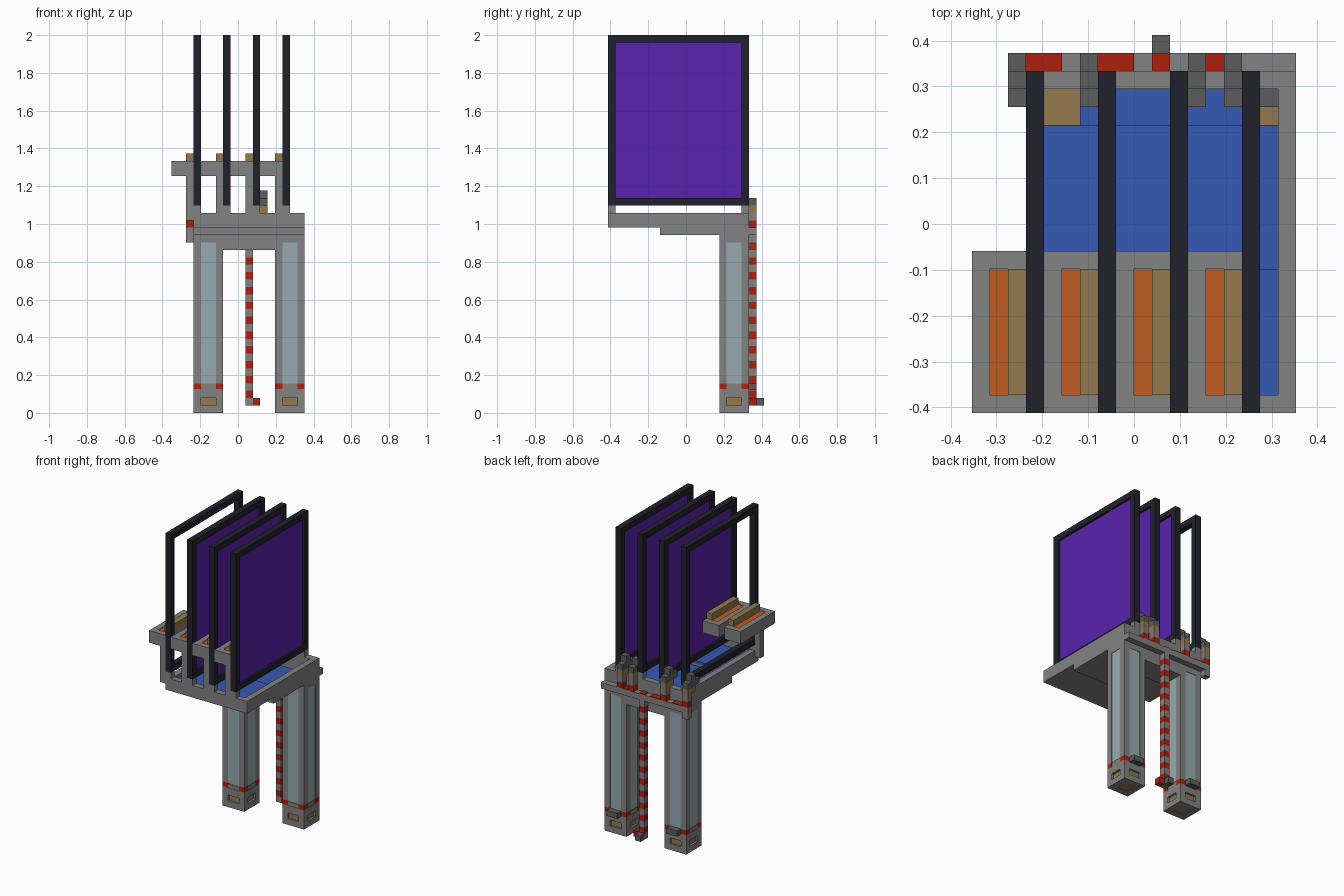
import bpy, bmesh

if "Cube" in bpy.data.objects:
    bpy.data.objects.remove(bpy.data.objects["Cube"])

U = 2 / 51          # one block
Y0 = -10.5          # block row 0 sits at the front


def lin(c):
    return c / 12.92 if c <= 0.04045 else ((c + 0.055) / 1.055) ** 2.4


def material(name, hexa):
    m = bpy.data.materials.new(name)
    rgb = [lin(int(hexa[i:i + 2], 16) / 255) for i in (0, 2, 4)]
    m.diffuse_color = (*rgb, 1)
    m.use_nodes = True
    m.node_tree.nodes["Principled BSDF"].inputs["Base Color"].default_value = m.diffuse_color
    return m


STONE = material("stone grey", "828282")
DARK = material("dark grey", "5c5c5c")
WOOD = material("tan wood", "957a4d")
ORANGE = material("molten orange", "c05c22")
BLUE = material("water blue", "3558b5")
PURPLE = material("panel purple", "5a23ae")
BLACK = material("frame black", "21212c")
RED = material("signal red", "ac2110")
GLASS = material("pale glass", "97abb0")


def part(name, mat, boxes):
    """One object from boxes (x0, x1, y0, y1, z0, z1) in block units."""
    bm = bmesh.new()
    for x0, x1, y0, y1, z0, z1 in boxes:
        r = bmesh.ops.create_cube(bm, size=1)
        for v in r["verts"]:
            v.co.x = (x0 if v.co.x < 0 else x1) * U
            v.co.y = ((y0 if v.co.y < 0 else y1) + Y0) * U
            v.co.z = (z0 if v.co.z < 0 else z1) * U
    me = bpy.data.meshes.new(name)
    bm.to_mesh(me)
    bm.free()
    me.materials.append(mat)
    ob = bpy.data.objects.new(name, me)
    bpy.context.collection.objects.link(ob)
    return ob


def corners(x, y, z0, z1):
    """Four 1x1 posts of a 4x4 square."""
    return [(x + i, x + i + 1, y + j, y + j + 1, z0, z1)
            for i in (0, 3) for j in (0, 3)]


def ring(x, y, z0, z1, a, b):
    """Four plates between the corner posts, from inset a to inset b."""
    return [(x + 1, x + 3, y + a, y + b, z0, z1),
            (x + 1, x + 3, y + 4 - b, y + 4 - a, z0, z1),
            (x + a, x + b, y + 1, y + 3, z0, z1),
            (x + 4 - b, x + 4 - a, y + 1, y + 3, z0, z1)]


# Stepped basin with its rim
part("basin", STONE, [
    (-6, -5, 0, 19, 25, 27), (8, 9, 0, 19, 25, 27),
    (-6, -5, 7, 19, 24, 25), (8, 9, 7, 19, 24, 25),
    (-5, 8, 0, 1, 25, 27), (-5, 8, 18, 19, 24, 27),
    (-5, 8, 1, 8, 25, 26), (-5, 8, 7, 16, 24, 25)])
part("rear_beam", STONE, [(-2, 5, 15, 19, 22, 24)])
part("water", BLUE, [
    (-5, 8, 1, 8, 26, 26.4), (-5, 8, 8, 16, 25, 25.6),
    (-3, 6, 16, 18, 24, 24.2)])

# Two hollow glazed legs
Y = 15
for side, x in (("left", -6), ("right", 5)):
    part(side + "_leg_posts", STONE,
         corners(x, Y, 4, 24) + ring(x, Y, 23, 24, 0, 1))
    part(side + "_leg_glass", GLASS, ring(x, Y, 4, 23, 0.06, 0.3))
    part(side + "_foot", STONE,
         ring(x, Y, 0, 1, 0, 1) + corners(x, Y, 0, 2)
         + [(x, x + 4, Y, Y + 4, 2, 3.2),
            (x + 0.05, x + 3.95, Y + 1, Y + 3, 3.2, 3.8),
            (x + 1, x + 3, Y + 0.05, Y + 3.95, 3.2, 3.8)])
    part(side + "_foot_core", WOOD, [
        (x + 0.35, x + 3.65, Y + 0.35, Y + 3.65, 1, 2),
        (x + 1, x + 3, Y + 1, Y + 3, 0.1, 1)])
    part(side + "_shaft_floor", WOOD, [
        (x + 0.1, x + 3.9, Y + 1, Y + 3, 3.8, 4),
        (x + 1, x + 3, Y + 0.1, Y + 3.9, 3.8, 4)])
    part(side + "_foot_signals", RED, corners(x, Y, 3.2, 4))
    part(side + "_foot_latch", DARK, [(x + 1, x + 3, 19, 20, 3.1, 4)])
part("shaft_block", DARK, [(7, 8, 17, 18, 4, 5)])

# Four tall frames; the left one stays open
for n, x in enumerate((-6, -2, 2, 6), 1):
    x1 = x + 1
    part(f"frame_{n}", BLACK, [
        (x, x1, 0, 1, 28, 51), (x, x1, 18, 19, 28, 51),
        (x, x1, 1, 18, 28, 29), (x, x1, 1, 18, 50, 51)])
    part(f"frame_{n}_stubs", STONE, [
        (x, x1, 0, 1, 27, 28), (x, x1, 18, 19, 27, 28)])
    if n > 1:
        part(f"panel_{n}", PURPLE, [(x + 0.37, x + 0.63, 1, 18, 29, 50)])
    # Tray to the left of each frame, on a front post
    part(f"tray_{n}", STONE, [
        (x - 3, x, 0, 9, 32, 33), (x - 3, x - 2, 0, 9, 33, 34),
        (x - 1, x, 0, 9, 33, 34), (x - 2, x - 1, 0, 1, 33, 34),
        (x - 2, x - 1, 8, 9, 33, 34)])
    part(f"tray_{n}_post", STONE, [(x - 1, x, 0, 1, 27 if n > 1 else 26, 32)])
    part(f"tray_{n}_melt", ORANGE, [(x - 2, x - 1, 1, 8, 33, 33.9)])
    part(f"tray_{n}_flap", WOOD, [(x - 1, x, 1, 8, 34, 35)])

# Rear control shelf with signal strips
part("rear_shelf", STONE, [(-7, 9, 19, 20, 24, 25), (-7, -6, 19, 20, 23, 24)])
part("shelf_signals", RED, [
    (a, b, 19, 20, 25, 25.12) for a, b in ((-6, -4), (-2, 0), (1, 2), (4, 5))])

# Dispensing columns on the shelf
for n, x in enumerate((-7, -3, 3, 5), 1):
    x1 = x + 1
    part(f"column_{n}_signal", RED, [(x, x1, 19, 20, 25, 26)])
    part(f"column_{n}_body", STONE, [(x, x1, 19, 20, 26, 27)])
    part(f"column_{n}_core", WOOD, [(x, x1, 18, 20, 27, 28)])
    part(f"column_{n}_cap", DARK, [
        (x, x1, 17, 20, 28, 29), (x, x1, 18, 19, 29, 30)])

# Striped signal tower behind the legs
part("tower_stone", STONE, [(1, 2, 19, 20, z, z + 1) for z in range(1, 24, 2)])
part("tower_signals", RED, [(1, 2, 19, 20, z, z + 1) for z in range(2, 24, 2)])
part("tower_switches", DARK, [(1, 2, 20, 21, 1, 2)])
part("tower_side_signal", RED, [(2, 3, 19, 20, 1, 2)])
